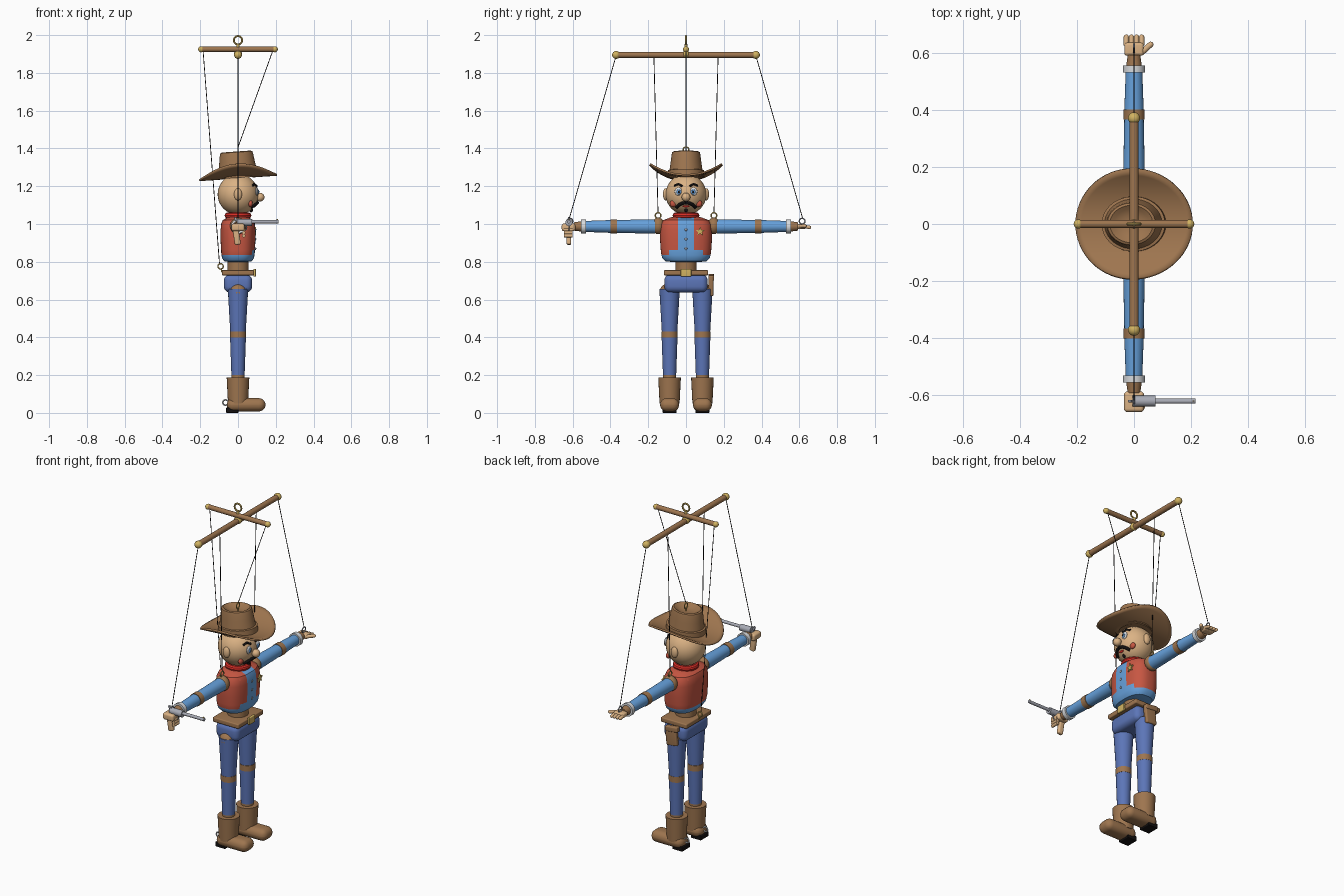
import bpy, bmesh, math
from mathutils import Matrix, Vector

if "Cube" in bpy.data.objects:
    bpy.data.objects.remove(bpy.data.objects["Cube"])


def material(name, *srgb):
    m = bpy.data.materials.new(name)
    m.use_nodes = True
    col = [((c + 0.055) / 1.055) ** 2.4 if c > 0.04 else c / 12.92 for c in srgb] + [1]
    m.diffuse_color = col
    m.node_tree.nodes["Principled BSDF"].inputs["Base Color"].default_value = col
    return m


WOOD = material("brown wood", 0.62, 0.46, 0.31)
SKIN = material("pale skin", 0.86, 0.70, 0.52)
VEST = material("vest red", 0.78, 0.34, 0.26)
SCARF = material("scarf red", 0.85, 0.18, 0.15)
SHIRT = material("shirt blue", 0.40, 0.63, 0.86)
JEANS = material("denim blue", 0.36, 0.46, 0.72)
GOLD = material("gold", 0.82, 0.70, 0.38)
STEEL = material("steel grey", 0.66, 0.67, 0.71)
BLACK = material("black", 0.07, 0.06, 0.06)
WHITE = material("cuff white", 0.85, 0.86, 0.87)
parts = []


def finish(name, bm, *mats):
    bmesh.ops.recalc_face_normals(bm, faces=bm.faces)
    me = bpy.data.meshes.new(name)
    bm.to_mesh(me)
    bm.free()
    for m in mats:
        me.materials.append(m)
    ob = bpy.data.objects.new(name, me)
    bpy.context.collection.objects.link(ob)
    parts.append(ob)
    return ob


def ball(name, pos, size, mat):
    size = size if isinstance(size, tuple) else (size,) * 3
    bm = bmesh.new()
    bmesh.ops.create_uvsphere(bm, u_segments=32, v_segments=16, radius=1,
                              matrix=Matrix.Translation(pos) @ Matrix.Diagonal((*size, 1)))
    return finish(name, bm, mat)


def rod(name, a, b, r1, mat, r2=None, segs=24):
    a, b = Vector(a), Vector(b)
    turn = (b - a).to_track_quat('Z', 'Y').to_matrix().to_4x4()
    bm = bmesh.new()
    bmesh.ops.create_cone(bm, cap_ends=True, segments=segs, radius1=r1,
                          radius2=r1 if r2 is None else r2, depth=(b - a).length,
                          matrix=Matrix.Translation((a + b) / 2) @ turn)
    return finish(name, bm, mat)


def box(name, pos, size, mat, bevel=0.0, tilt=0.0):
    bm = bmesh.new()
    bmesh.ops.create_cube(bm, size=1, matrix=Matrix.Diagonal((*size, 1)))
    if bevel:
        bmesh.ops.bevel(bm, geom=bm.edges[:], offset=bevel, segments=5, profile=0.5, affect='EDGES')
    bm.transform(Matrix.Translation(pos) @ Matrix.Rotation(tilt, 4, 'Y'))
    return finish(name, bm, mat)


def ring(name, pos, major, minor, mat, axis='X'):
    rot = {'X': (0, math.pi / 2, 0), 'Y': (math.pi / 2, 0, 0), 'Z': (0, 0, 0)}[axis]
    bpy.ops.mesh.primitive_torus_add(location=pos, rotation=rot, major_radius=major,
                                     minor_radius=minor, major_segments=32, minor_segments=10)
    ob = bpy.context.object
    ob.name = name
    ob.data.materials.append(mat)
    parts.append(ob)
    return ob


def curve(name, pts, r, mat):
    cu = bpy.data.curves.new(name, 'CURVE')
    cu.dimensions, cu.bevel_depth, cu.use_fill_caps = '3D', r, True
    sp = cu.splines.new('POLY')
    sp.points.add(len(pts) - 1)
    for p, co in zip(sp.points, pts):
        p.co = (*co, 1)
    cu.materials.append(mat)
    bpy.context.collection.objects.link(bpy.data.objects.new(name, cu))


def loft(profile, sx, sy, power=2.0, segs=64):
    """Stack of superellipse rings from (scale, height) pairs, closed at both ends."""
    bm = bmesh.new()
    rings = []
    for s, z in profile:
        row = []
        for i in range(segs):
            c, n = math.cos(math.tau * i / segs), math.sin(math.tau * i / segs)
            f = s * (abs(c) ** power + abs(n) ** power) ** (-1 / power)
            row.append(bm.verts.new((sx * f * c, sy * f * n, z)))
        rings.append(row)
    for lo, hi in zip(rings, rings[1:]):
        for i in range(segs):
            j = (i + 1) % segs
            bm.faces.new((lo[i], lo[j], hi[j], hi[i]))
    bm.faces.new(rings[0])
    bm.faces.new(rings[-1])
    return bm


# Torso: shirt showing at the open front and hem of the vest
bm = loft([(.6, .80), (.8, .803), (.92, .82), (.97, .85), (1, .91), (1, .97),
           (.97, 1.0), (.88, 1.02), (.6, 1.035), (.3, 1.04)], .092, .137, 2.6)
for co, no in [((0, .042, 0), (0, 1, 0)), ((0, -.042, 0), (0, 1, 0)), ((0, .09, 0), (0, 1, 0)),
               ((0, -.09, 0), (0, 1, 0)), ((0, 0, .835), (0, 0, 1)), ((0, 0, .862), (0, 0, 1))]:
    bmesh.ops.bisect_plane(bm, geom=bm.verts[:] + bm.edges[:] + bm.faces[:], plane_co=co, plane_no=no)
for f in bm.faces:
    c = f.calc_center_median()
    front = c.x > 0 and (abs(c.y) < .042 or (abs(c.y) < .09 and c.z < .862))
    f.material_index = 1 if front or c.z < .835 else 0
finish("torso", bm, VEST, SHIRT)
for z in (.87, .92, .97):
    ball("shirt_button", (.093, 0, z), (.004, .007, .007), STEEL)

# Star badge
bm = bmesh.new()
tips = []
for i in range(10):
    r = .025 if i % 2 == 0 else .011
    tips.append(bm.verts.new((0, .075 + r * math.sin(math.pi * i / 5), .96 + r * math.cos(math.pi * i / 5))))
face = bm.faces.new(tips)
out = bmesh.ops.extrude_face_region(bm, geom=[face])
bmesh.ops.translate(bm, vec=(.008, 0, 0), verts=[v for v in out["geom"] if isinstance(v, bmesh.types.BMVert)])
bmesh.ops.translate(bm, vec=(.086, 0, 0), verts=bm.verts)
finish("star_badge", bm, GOLD)

# Scarf and head
ring("scarf", (0, 0, 1.045), .055, .016, SCARF, 'Z')
HEAD, HZ = .108, 1.157
ball("head", (0, 0, HZ), HEAD, SKIN)


def face_pt(y, z, lift=0.0):
    return (math.sqrt(HEAD ** 2 - y * y - (z - HZ) ** 2) + lift, y, z)


ball("nose", (.117, 0, 1.142), .023, SKIN)
for s in (1, -1):
    ball("ear", (0, s * .108, 1.157), (.021, .014, .032), SKIN)
    ball("eye_white", face_pt(s * .04, 1.172), (.008, .02, .022), WHITE)
    ball("iris", face_pt(s * .038, 1.17, .006), (.005, .012, .013), SHIRT)
    ball("pupil", face_pt(s * .038, 1.17, .009), (.004, .006, .007), BLACK)
    ball("cheek", face_pt(s * .068, 1.108, -.002), (.012, .018, .018), VEST)
    curve("eyebrow", [face_pt(s * y, z, .002) for y, z in ((.02, 1.2), (.04, 1.212), (.062, 1.203))], .006, BLACK)
    curve("moustache", [face_pt(s * y, z, .004) for y, z in ((0, 1.113), (.02, 1.11), (.038, 1.1), (.05, 1.088))],
          .009, BLACK)
ball("mouth", face_pt(0, 1.094), (.006, .018, .006), SCARF)
ball("goatee", face_pt(0, 1.074), (.01, .008, .012), BLACK)

# Hat: rolled brim, creased crown and band
tilt = Matrix.Translation((0, 0, 1.25)) @ Matrix.Rotation(-.07, 4, 'Y')
bm = loft([(r, 0) for r in (.4, .5, .6, .7, .8, .9, 1)], .206, .192)
bmesh.ops.delete(bm, geom=[f for f in bm.faces if len(f.verts) > 4], context='FACES_ONLY')
for v in bm.verts:
    v.co.z = -.004 + .07 * (abs(v.co.y) / .192) ** 2.2
bm.transform(tilt)
brim = finish("hat_brim", bm, WOOD)
thick = brim.modifiers.new("thickness", 'SOLIDIFY')
thick.thickness, thick.offset = .01, 0
bm = loft([(1.05, -.005), (1, .03), (.92, .08), (.87, .115), (.83, .13), (.74, .134),
           (.6, .125), (.4, .115), (.15, .112)], .102, .088)
bm.transform(tilt)
finish("hat_crown", bm, WOOD)
bm = loft([(1.08, .0), (1.07, .033), (.95, .036)], .104, .09)
bm.transform(tilt)
finish("hat_band", bm, WOOD)

# Waist, belt, pelvis and holster
rod("waist", (0, 0, .74), (0, 0, .815), .056, WOOD)
box("belt", (0, 0, .742), (.17, .235, .028), WOOD, .006)
box("belt_buckle", (.088, 0, .742), (.014, .056, .042), GOLD, .004)
box("pelvis", (0, 0, .685), (.15, .23, .095), JEANS, .032)
box("holster", (0, .132, .675), (.07, .026, .11), WOOD, .008, .1)
box("holster_flap", (-.004, .134, .718), (.08, .03, .03), WOOD, .006, .1)

for s in (1, -1):
    # Legs and boots
    y = s * .087
    ball("hip_joint", (0, s * .093, .638), .047, WOOD)
    rod("thigh", (0, y, .43), (0, y, .655), .041, JEANS, .054)
    rod("knee_joint", (0, y, .398), (0, y, .432), .043, WOOD)
    rod("shin", (0, y, .2), (0, y, .4), .035, JEANS, .042)
    rod("ankle", (0, y, .17), (0, y, .205), .034, WOOD)
    rod("boot_shaft", (0, y, .05), (0, y, .188), .053, WOOD, .06)
    box("boot_foot", (.043, y, .043), (.205, .1, .07), WOOD, .034)
    box("boot_heel", (-.03, y, .014), (.065, .075, .028), BLACK, .004)
    ring("boot_ring", (-.066, y, .055), .014, .004, WHITE, 'Y')

    # Arms
    def along(name, a, b, r, mat, r2=None):
        rod(name, (0, s * a, .987), (0, s * b, .987), r, mat, r2)
    ball("shoulder_joint", (0, s * .147, .99), (.042, .034, .044), WOOD)
    along("upper_arm", .165, .37, .038, SHIRT, .034)
    along("elbow_joint", .365, .4, .037, WOOD)
    along("forearm", .395, .535, .034, SHIRT, .029)
    along("cuff", .53, .555, .038, WHITE)
    along("wrist", .555, .592, .027, WOOD, .022)

    # Screw eyes and strings
    ring("shoulder_eye", (0, s * .148, 1.045), .015, .0035, GOLD)
    ring("hand_eye", (0, s * .615, 1.015), .015, .0035, STEEL)
    rod("shoulder_string", (0, s * .148, 1.058), (0, s * .17, 1.89), .002, BLACK, segs=6)
    rod("hand_string", (0, s * .618, 1.028), (0, s * .37, 1.89), .002, BLACK, segs=6)
    ball("long_bar_knob", (0, s * .37, 1.895), .021, GOLD)
    ball("short_bar_knob", (s * .195, 0, 1.925), .016, GOLD)

# Open hand
box("open_palm", (0, .612, .987), (.068, .046, .028), SKIN, .01)
for i in range(4):
    x = -.027 + .018 * i
    rod("finger", (x, .625, .987), (x, .654, .982), .009, SKIN)
    ball("fingertip", (x, .654, .982), .009, SKIN)
rod("thumb", (.025, .598, .987), (.058, .628, .99), .01, SKIN)
ball("thumb_tip", (.058, .628, .99), .01, SKIN)

# Gun hand and revolver
box("fist", (0, -.622, .982), (.07, .072, .04), SKIN, .012)
for i in range(3):
    rod("curled_finger", (.03, -.6, .97 - .016 * i), (.03, -.645, .97 - .016 * i), .009, SKIN)
box("gun_grip", (-.008, -.62, .94), (.032, .024, .1), SKIN, .008, -.15)
rod("gun_frame", (-.005, -.62, 1.008), (.075, -.62, 1.008), .019, STEEL)
rod("gun_barrel", (.07, -.62, 1.012), (.215, -.62, 1.012), .009, STEEL)
box("gun_sight", (.208, -.62, 1.023), (.008, .004, .008), GOLD)
box("gun_hammer", (-.012, -.62, 1.025), (.012, .008, .022), STEEL, .002, -.4)
ring("trigger_guard", (.032, -.62, .98), .014, .003, STEEL, 'Y')

# Control bars, head and belt strings
rod("long_bar", (0, -.37, 1.895), (0, .37, 1.895), .016, WOOD)
rod("short_bar", (-.19, 0, 1.925), (.19, 0, 1.925), .014, WOOD)
ball("bar_knob", (0, 0, 1.899), (.022, .018, .022), GOLD)
ring("hanging_ring", (0, 0, 1.973), .022, .005, GOLD, 'Y')
rod("ring_stem", (0, 0, 1.92), (0, 0, 1.953), .008, GOLD)
ring("head_eye", (0, 0, 1.393), .015, .0035, GOLD)
rod("head_eye_stem", (0, 0, 1.34), (0, 0, 1.38), .004, GOLD)
ring("belt_eye", (-.092, 0, .776), .014, .0035, GOLD, 'Y')
rod("belt_eye_stem", (-.084, 0, .745), (-.09, 0, .765), .004, GOLD)
rod("head_string", (0, 0, 1.406), (.185, 0, 1.92), .002, BLACK, segs=6)
rod("belt_string", (-.098, 0, .79), (-.185, 0, 1.92), .002, BLACK, segs=6)

# Smooth shading with sharp edges kept
bpy.ops.object.select_all(action='DESELECT')
for ob in parts:
    ob.select_set(True)
bpy.context.view_layer.objects.active = parts[0]
bpy.ops.object.shade_smooth_by_angle(angle=math.radians(35))
